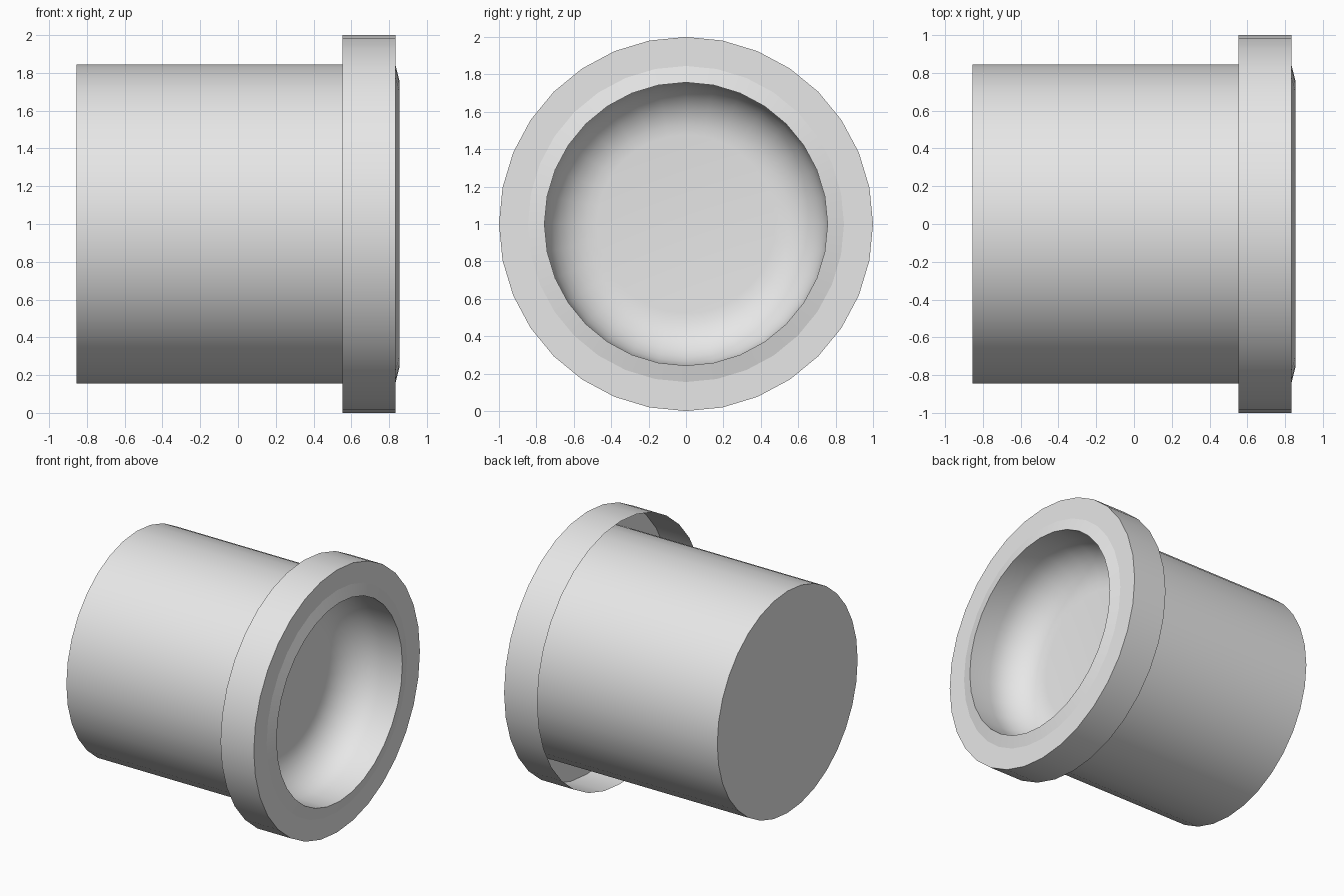
import bpy
import bmesh
from math import sin, cos, pi, radians

if "Cube" in bpy.data.objects:
    bpy.data.objects.remove(bpy.data.objects["Cube"], do_unlink=True)

SIDES = 32

grey = bpy.data.materials.new("plain_grey")
grey.use_nodes = True
grey.diffuse_color = (0.8, 0.8, 0.8, 1)
grey.node_tree.nodes["Principled BSDF"].inputs["Base Color"].default_value = (0.8, 0.8, 0.8, 1)


def lathe(name, profile, capped):
    """Turn an (x, radius) profile around the x axis at z = 1."""
    bm = bmesh.new()
    rings = []
    for x, r in profile:
        rings.append([bm.verts.new((x, r * cos(2 * pi * i / SIDES),
                                    1 + r * sin(2 * pi * i / SIDES)))
                      for i in range(SIDES)])
    for a, b in zip(rings, rings[1:]):
        for i in range(SIDES):
            j = (i + 1) % SIDES
            bm.faces.new((a[i], a[j], b[j], b[i]))
    if capped:
        bm.faces.new(rings[0])
        bm.faces.new(rings[-1])
    bmesh.ops.recalc_face_normals(bm, faces=bm.faces)
    mesh = bpy.data.meshes.new(name)
    bm.to_mesh(mesh)
    bm.free()
    mesh.materials.append(grey)
    obj = bpy.data.objects.new(name, mesh)
    bpy.context.collection.objects.link(obj)
    bpy.ops.object.select_all(action='DESELECT')
    obj.select_set(True)
    bpy.context.view_layer.objects.active = obj
    bpy.ops.object.shade_smooth_by_angle(angle=radians(35))
    return obj


# Body: closed barrel, bevelled lip, and a recess with a rounded floor
BORE, FILLET, FLOOR = 0.757, 0.28, 0.40
recess = [(FLOOR + FILLET * (1 - sin(t)), BORE - FILLET * (1 - cos(t)))
          for t in (k * pi / 16 for k in range(9))]
lathe("body", [(-0.855, 0.845), (0.833, 0.845), (0.855, BORE)] + recess, True)

# Collar: thin flanged ring, open at the back
lathe("collar", [(0.553, 1.0), (0.833, 1.0), (0.833, 0.845)], False)
